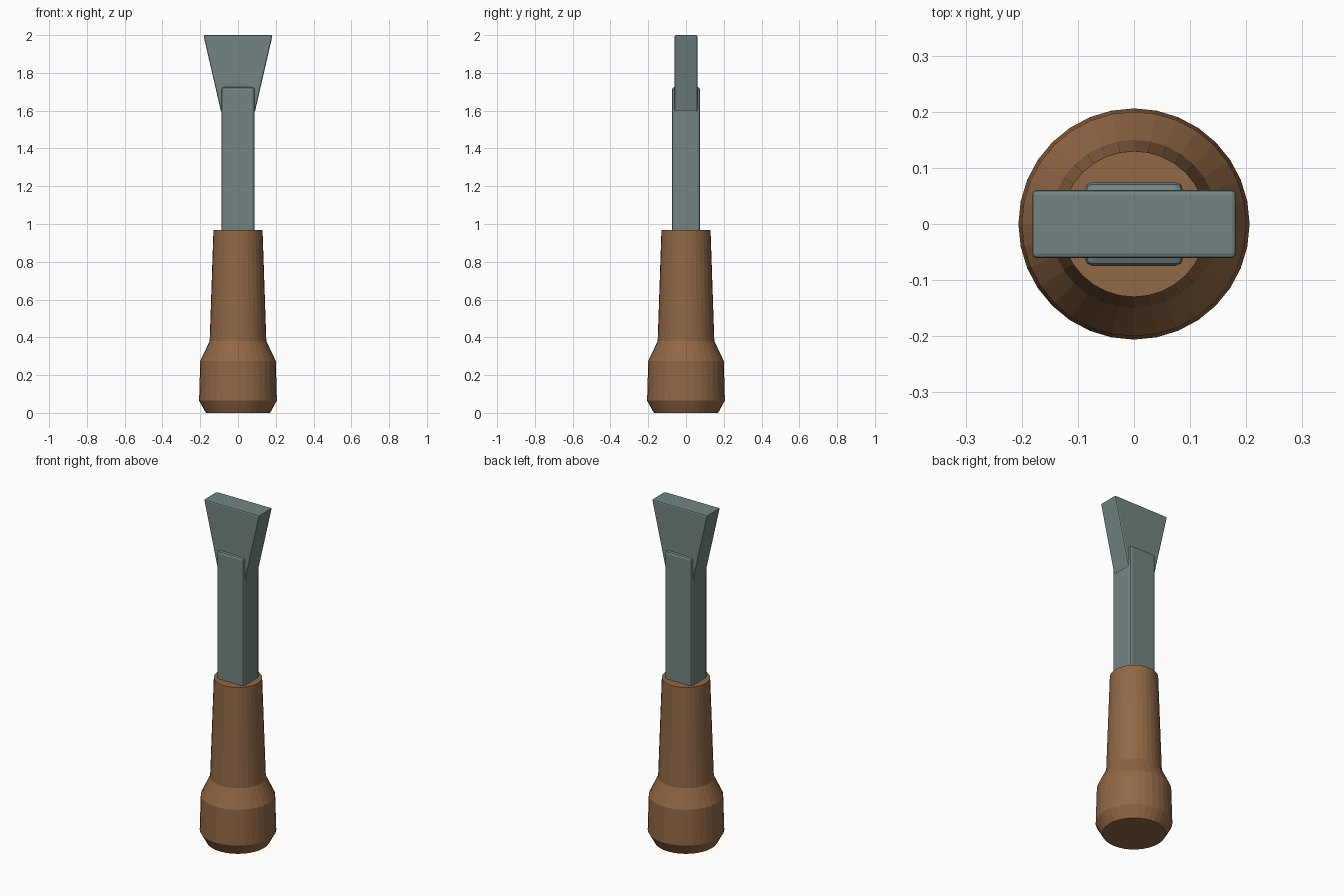
import bpy, bmesh, math

if "Cube" in bpy.data.objects:
    bpy.data.objects.remove(bpy.data.objects["Cube"])

def material(name, rgb):
    m = bpy.data.materials.new(name)
    m.diffuse_color = (*rgb, 1)
    m.use_nodes = True
    m.node_tree.nodes["Principled BSDF"].inputs["Base Color"].default_value = m.diffuse_color
    return m

wood = material("brown_wood", (0.287, 0.138, 0.060))
steel = material("grey_steel", (0.171, 0.235, 0.227))

def finish(name, bm, mat):
    bmesh.ops.recalc_face_normals(bm, faces=bm.faces)
    me = bpy.data.meshes.new(name)
    bm.to_mesh(me)
    bm.free()
    me.materials.append(mat)
    ob = bpy.data.objects.new(name, me)
    bpy.context.collection.objects.link(ob)
    return ob

def lathe(name, profile, mat, n=32):
    bm = bmesh.new()
    rings = [[bm.verts.new((r * math.cos(2 * math.pi * i / n),
                            r * math.sin(2 * math.pi * i / n), z))
              for i in range(n)] for r, z in profile]
    for a, b in zip(rings, rings[1:]):
        for i in range(n):
            j = (i + 1) % n
            bm.faces.new((a[i], a[j], b[j], b[i]))
    bm.faces.new(rings[0])
    bm.faces.new(rings[-1])
    return finish(name, bm, mat)

def tapered_bar(name, z0, z1, half_bottom, half_top, half_depth, mat, bevel):
    bm = bmesh.new()
    bmesh.ops.create_cube(bm, size=2)
    for v in bm.verts:
        top = v.co.z > 0
        v.co.x *= half_top if top else half_bottom
        v.co.y *= half_depth
        v.co.z = z1 if top else z0
    ob = finish(name, bm, mat)
    mod = ob.modifiers.new("soft_edges", "BEVEL")
    mod.width = bevel
    mod.segments = 2
    return ob

# turned wooden handle with a swollen pommel
lathe("handle", [(0.17, 0), (0.206, 0.065), (0.2, 0.275),
                 (0.15, 0.38), (0.13, 0.968)], wood)

# steel shank set into the handle
tapered_bar("shank", 0.90, 1.725, 0.088, 0.088, 0.075, steel, 0.015)

# flared flat blade
tapered_bar("blade", 1.595, 2.0, 0.09, 0.183, 0.061, steel, 0.008)
